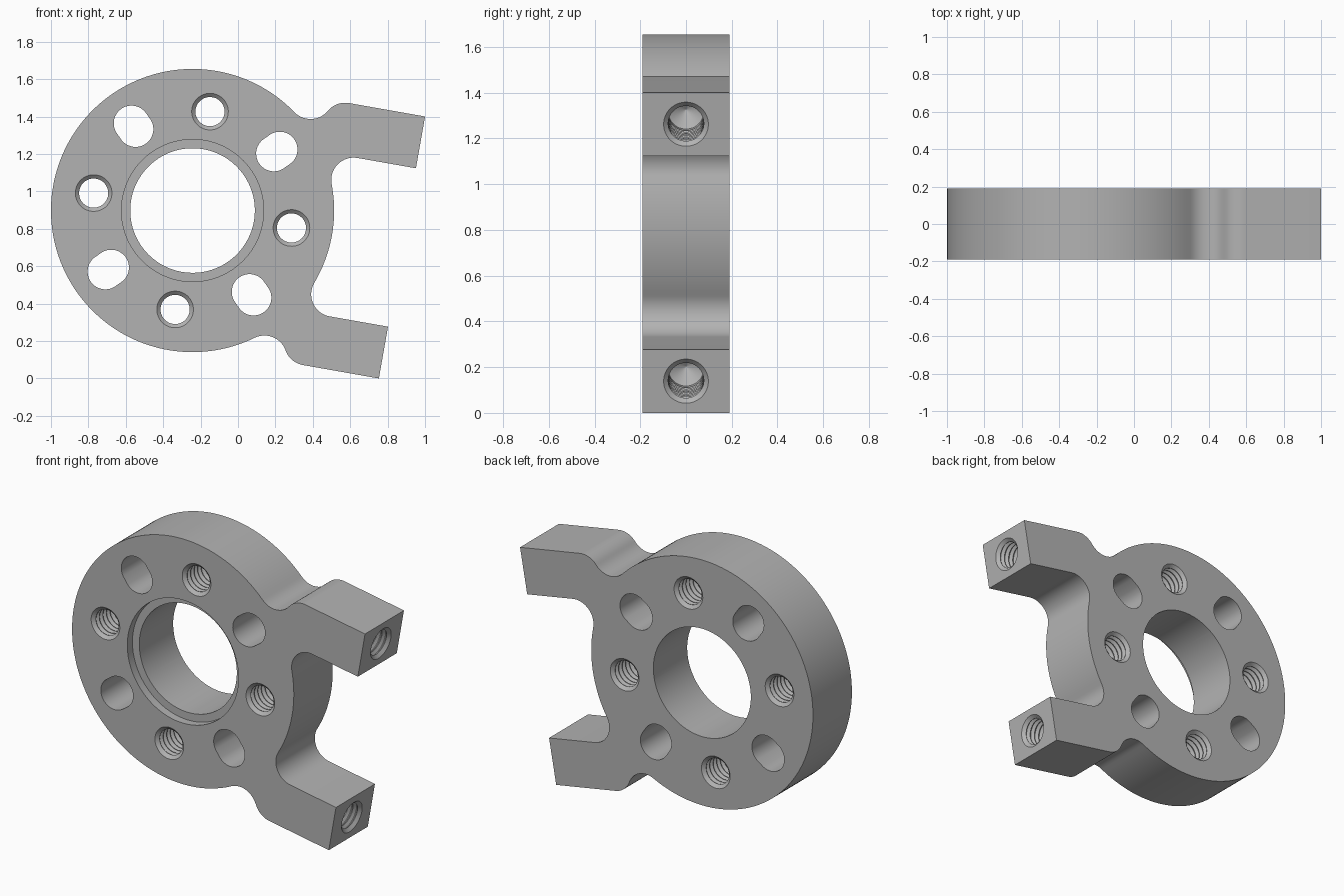
import bpy, bmesh
from math import sin, cos, tau, radians, atan2, sqrt, pi
from mathutils import Matrix

if "Cube" in bpy.data.objects:
    bpy.data.objects.remove(bpy.data.objects["Cube"])

DISC, HALF = 0.757, 0.19            # disc radius, half thickness
FILLET = 0.12
ARM_IN, ARM_OUT, ARM_END = 0.43, 0.711, 1.137
MINOR, MAJOR, PITCH = 0.078, 0.095, 0.033
BOLT_CIRCLE = 0.537
SEGMENTS = 48


def arc(cx, cy, r, a0, a1, n):
    return [(cx + r * cos(a0 + (a1 - a0) * i / n),
             cy + r * sin(a0 + (a1 - a0) * i / n)) for i in range(n + 1)]


def outline():
    """Disc with two parallel arms blended in by tangent fillets."""
    reach = DISC + FILLET
    # fillet between disc and inner side of arm
    iy = ARM_IN - FILLET
    ix = sqrt(reach ** 2 - iy ** 2)
    ia = atan2(iy, ix)
    # valley between disc and outer side of arm, then rounded shoulder
    va = radians(54)
    vx, vy = reach * cos(va), reach * sin(va)
    sy = ARM_OUT - FILLET
    sx = vx + sqrt((2 * FILLET) ** 2 - (vy - sy) ** 2)
    sa = atan2(vy - sy, vx - sx)
    half = arc(0, 0, DISC, 0, ia, 10)
    half += arc(ix, iy, FILLET, ia + pi, pi / 2, 16)[1:]
    half += [(ARM_END, ARM_IN), (ARM_END, ARM_OUT)]
    half += arc(sx, sy, FILLET, pi / 2, sa, 10)
    half += arc(vx, vy, FILLET, sa + pi, va + pi, 14)[1:]
    half += arc(0, 0, DISC, va, pi, 60)[1:]
    return half + [(x, -y) for x, y in reversed(half[1:-1])]


def lathe(bm, profile, matrix, stretch=0):
    """Revolve (radius, height) points; stretch turns circles into slots."""
    rings = []
    for r, z in profile:
        ring = []
        for i in range(SEGMENTS):
            a = tau * (i + 0.5) / SEGMENTS
            shift = stretch if cos(a) > 0 else -stretch
            ring.append(bm.verts.new(matrix @ Matrix.Translation(
                (r * cos(a) + shift, r * sin(a), z)).translation))
        rings.append(ring)
    for lower, upper in zip(rings, rings[1:]):
        for i in range(SEGMENTS):
            j = (i + 1) % SEGMENTS
            bm.faces.new((lower[i], lower[j], upper[j], upper[i]))
    bm.faces.new(rings[0][::-1])
    bm.faces.new(rings[-1])


def thread(z0, z1):
    points = []
    count = round((z1 - z0) / PITCH)
    for k in range(count):
        for r, t in ((MINOR, 0.06), (MAJOR, 0.45), (MAJOR, 0.55), (MINOR, 0.94)):
            points.append((r, z0 + (z1 - z0) * (k + t) / count))
    return points


def finish(bm, name):
    bmesh.ops.recalc_face_normals(bm, faces=bm.faces)
    mesh = bpy.data.meshes.new(name)
    bm.to_mesh(mesh)
    bm.free()
    obj = bpy.data.objects.new(name, mesh)
    bpy.context.collection.objects.link(obj)
    return obj


# Clamp plate
bm = bmesh.new()
base = bm.faces.new([bm.verts.new((x, y, -HALF)) for x, y in outline()])
top = bmesh.ops.extrude_face_region(bm, geom=[base])["geom"]
bmesh.ops.translate(bm, vec=(0, 0, 2 * HALF),
                    verts=[v for v in top if isinstance(v, bmesh.types.BMVert)])
plate = finish(bm, "mounting_plate")

# Cutters: stepped bore, threaded holes, slots, threaded arm ends
bm = bmesh.new()
OUT = HALF + 0.03
SEGMENTS = 96
step = HALF - 0.05
lathe(bm, [(0.333, -OUT), (0.333, step), (0.38, step), (0.38, OUT)], Matrix())
SEGMENTS = 40
lip = MAJOR + 0.003
chamfer = HALF - 0.018
through = ([(lip, -OUT), (lip, -HALF), (MINOR, -chamfer)] + thread(-chamfer, chamfer)
           + [(MINOR, chamfer), (lip, HALF), (lip, OUT)])
for k in range(4):
    turn = Matrix.Rotation(k * tau / 4, 4, "Z")
    lathe(bm, through, turn @ Matrix.Translation((BOLT_CIRCLE, 0, 0)))
    turn = Matrix.Rotation((k + 0.5) * tau / 4, 4, "Z")
    lathe(bm, [(MAJOR, -OUT), (MAJOR, OUT)],
          turn @ Matrix.Translation((0.55, 0, 0)), stretch=0.019)
blind = ([(lip, -0.03), (lip, 0), (MINOR, 0.018)] + thread(0.018, 0.28)
         + [(MINOR, 0.32), (0.002, 0.366)])
for side in (1, -1):
    place = Matrix.Translation((ARM_END, side * (ARM_IN + ARM_OUT) / 2, 0))
    lathe(bm, blind, place @ Matrix.Rotation(-pi / 2, 4, "Y"))
cutter = finish(bm, "hole_cutter")
cutter.hide_render = True

# Cut the holes
cut = plate.modifiers.new("holes", "BOOLEAN")
cut.operation = "DIFFERENCE"
cut.solver = "EXACT"
cut.object = cutter
bpy.ops.object.select_all(action="DESELECT")
plate.select_set(True)
bpy.context.view_layer.objects.active = plate
bpy.ops.object.modifier_apply(modifier=cut.name)
bpy.data.objects.remove(cutter)

# Stand the plate upright, tilted so the arms slope down
t = radians(10)
plate.data.transform(Matrix(((cos(t), sin(t), 0, -0.243),
                             (0, 0, -1, 0),
                             (-sin(t), cos(t), 0, 0.898),
                             (0, 0, 0, 1))))
bpy.ops.object.shade_smooth_by_angle(angle=radians(25))

# Material
metal = bpy.data.materials.new("grey_metal")
metal.use_nodes = True
colour = (0.45, 0.45, 0.45, 1)
metal.diffuse_color = colour
metal.node_tree.nodes["Principled BSDF"].inputs["Base Color"].default_value = colour
plate.data.materials.clear()
plate.data.materials.append(metal)
